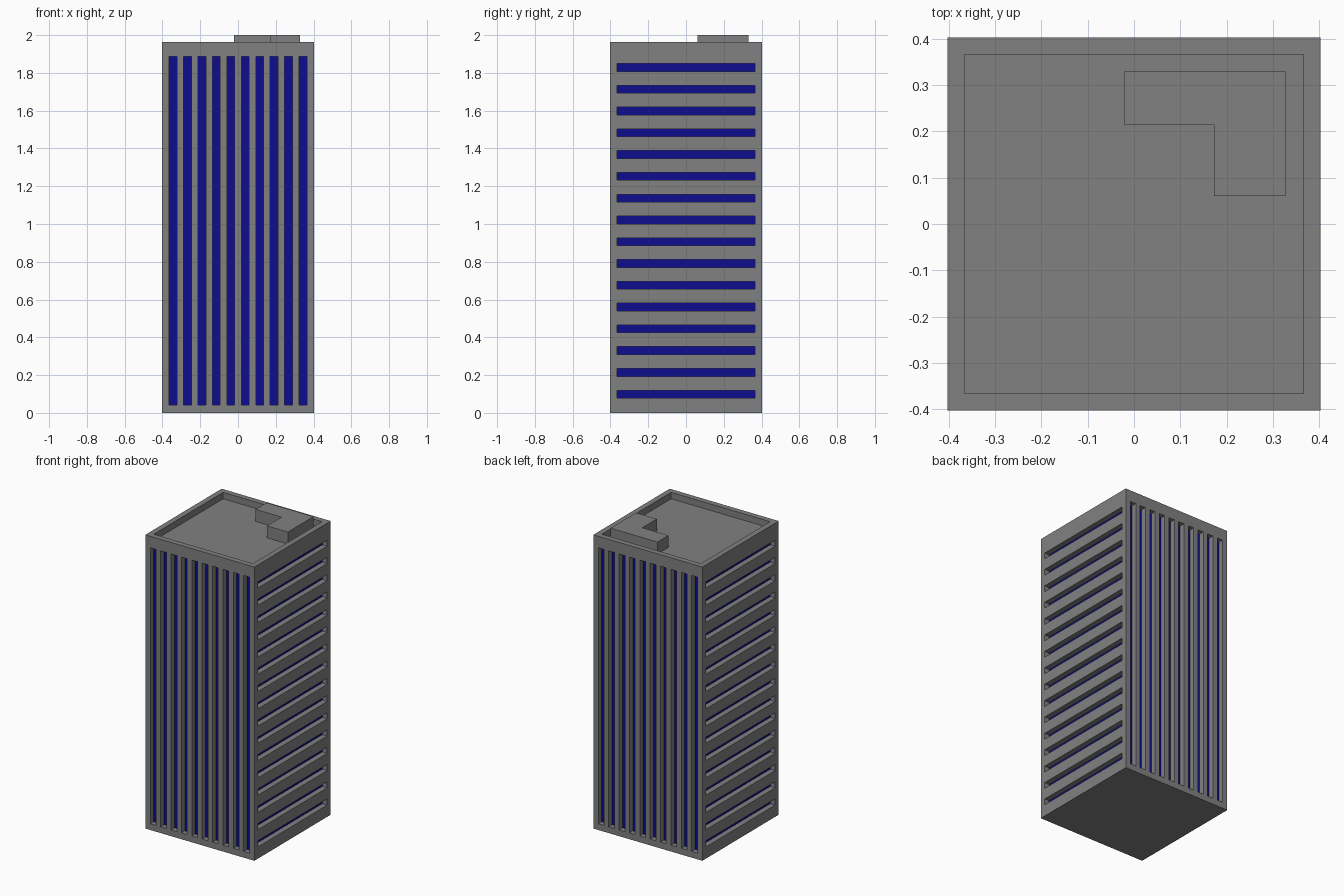
import bpy
import bmesh
from math import radians
from mathutils import Matrix, Vector

cube = bpy.data.objects.get("Cube")
if cube:
    bpy.data.objects.remove(cube, do_unlink=True)

HALF = 0.403      # half width of the tower
INNER = 0.366     # inner face of the parapet and end of the slots
TOP = 1.963       # parapet top
ROOF = 1.92       # roof deck
DEPTH = 0.036     # window recess


def material(name, rgb):
    m = bpy.data.materials.new(name)
    m.use_nodes = True
    m.diffuse_color = (*rgb, 1)
    m.node_tree.nodes["Principled BSDF"].inputs["Base Color"].default_value = (*rgb, 1)
    return m


CONCRETE = material("concrete_grey", (0.22, 0.22, 0.22))
GLASS = material("window_blue", (0.004, 0.004, 0.27))


def finish(name, bm):
    bmesh.ops.remove_doubles(bm, verts=bm.verts, dist=1e-5)
    bmesh.ops.recalc_face_normals(bm, faces=bm.faces)
    mesh = bpy.data.meshes.new(name)
    bm.to_mesh(mesh)
    bm.free()
    mesh.materials.append(CONCRETE)
    mesh.materials.append(GLASS)
    obj = bpy.data.objects.new(name, mesh)
    bpy.context.collection.objects.link(obj)
    return obj


def quad(bm, pts, mat=0):
    f = bm.faces.new([bm.verts.new(p) for p in pts])
    f.material_index = mat


def breaks(low, high, first, last, count, width):
    """Grid lines along one axis: every odd cell is a slot."""
    pitch = (last - first) / max(count - 1, 1)
    lines = [low]
    for i in range(count):
        c = first + i * pitch
        lines += [c - width / 2, c + width / 2]
    return lines + [high]


def wall(name, angle, us, vs):
    """Flat wall facing -y before turning, with recessed glazed slots."""
    bm = bmesh.new()
    for i in range(len(us) - 1):
        for j in range(len(vs) - 1):
            u0, u1, v0, v1 = us[i], us[i + 1], vs[j], vs[j + 1]
            rim = [Vector((u, -HALF, v)) for u, v in ((u0, v0), (u1, v0), (u1, v1), (u0, v1))]
            if i % 2 and j % 2:
                back = [p + Vector((0, DEPTH, 0)) for p in rim]
                quad(bm, back, 1)
                for k in range(4):
                    n = (k + 1) % 4
                    quad(bm, (rim[k], rim[n], back[n], back[k]))
            else:
                quad(bm, rim)
    bmesh.ops.remove_doubles(bm, verts=bm.verts, dist=1e-5)
    # Join the coplanar strips around the slots
    bmesh.ops.dissolve_limit(bm, angle_limit=radians(1), verts=bm.verts,
                             edges=bm.edges, delimit={'MATERIAL'})
    bm.normal_update()
    bm.transform(Matrix.Rotation(radians(angle), 4, 'Z'))
    mesh_normals_fix = [f for f in bm.faces]
    bmesh.ops.recalc_face_normals(bm, faces=mesh_normals_fix)
    # Keep the open wall facing outwards
    out = Matrix.Rotation(radians(angle), 3, 'Z') @ Vector((0, -1, 0))
    if sum(f.normal.dot(out) * f.calc_area() for f in bm.faces) < 0:
        bmesh.ops.reverse_faces(bm, faces=bm.faces)
    mesh = bpy.data.meshes.new(name)
    bm.to_mesh(mesh)
    bm.free()
    mesh.materials.append(CONCRETE)
    mesh.materials.append(GLASS)
    bpy.context.collection.objects.link(bpy.data.objects.new(name, mesh))


# Front and back: ten tall slots
tall_u = breaks(-HALF, HALF, -0.345, 0.345, 10, 0.042)
tall_v = [0, 0.042, 1.886, TOP]
wall("front_wall", 0, tall_u, tall_v)
wall("back_wall", 180, tall_u, tall_v)

# Sides: sixteen wide slots, one per floor
wide_u = [-HALF, -INNER, INNER, HALF]
wide_v = breaks(0, TOP, 0.099, 1.829, 16, 0.041)
wall("right_wall", 90, wide_u, wide_v)
wall("left_wall", -90, wide_u, wide_v)


def square(h, z):
    return [Vector((x * h, y * h, z)) for x, y in ((-1, -1), (1, -1), (1, 1), (-1, 1))]


# Parapet rim, its inner faces and the roof deck
bm = bmesh.new()
outer, inner, deck = square(HALF, TOP), square(INNER, TOP), square(INNER, ROOF)
for k in range(4):
    n = (k + 1) % 4
    quad(bm, (outer[k], outer[n], inner[n], inner[k]))
    quad(bm, (inner[k], inner[n], deck[n], deck[k]))
quad(bm, deck)
roof = finish("parapet_and_roof", bm)
if roof.data.polygons[0].normal.z < 0:
    roof.data.flip_normals()

# Underside
bm = bmesh.new()
quad(bm, square(HALF, 0)[::-1])
base = finish("base", bm)
if base.data.polygons[0].normal.z > 0:
    base.data.flip_normals()

# L-shaped plant room on the roof
bm = bmesh.new()
plan = [(-0.02, 0.33), (-0.02, 0.214), (0.173, 0.214), (0.173, 0.06), (0.327, 0.06), (0.327, 0.33)]
foot = bm.faces.new([bm.verts.new((x, y, ROOF)) for x, y in plan])
ext = bmesh.ops.extrude_face_region(bm, geom=[foot], use_keep_orig=True)
bmesh.ops.translate(bm, vec=(0, 0, 2.0 - ROOF),
                    verts=[v for v in ext["geom"] if isinstance(v, bmesh.types.BMVert)])
finish("plant_room", bm)
